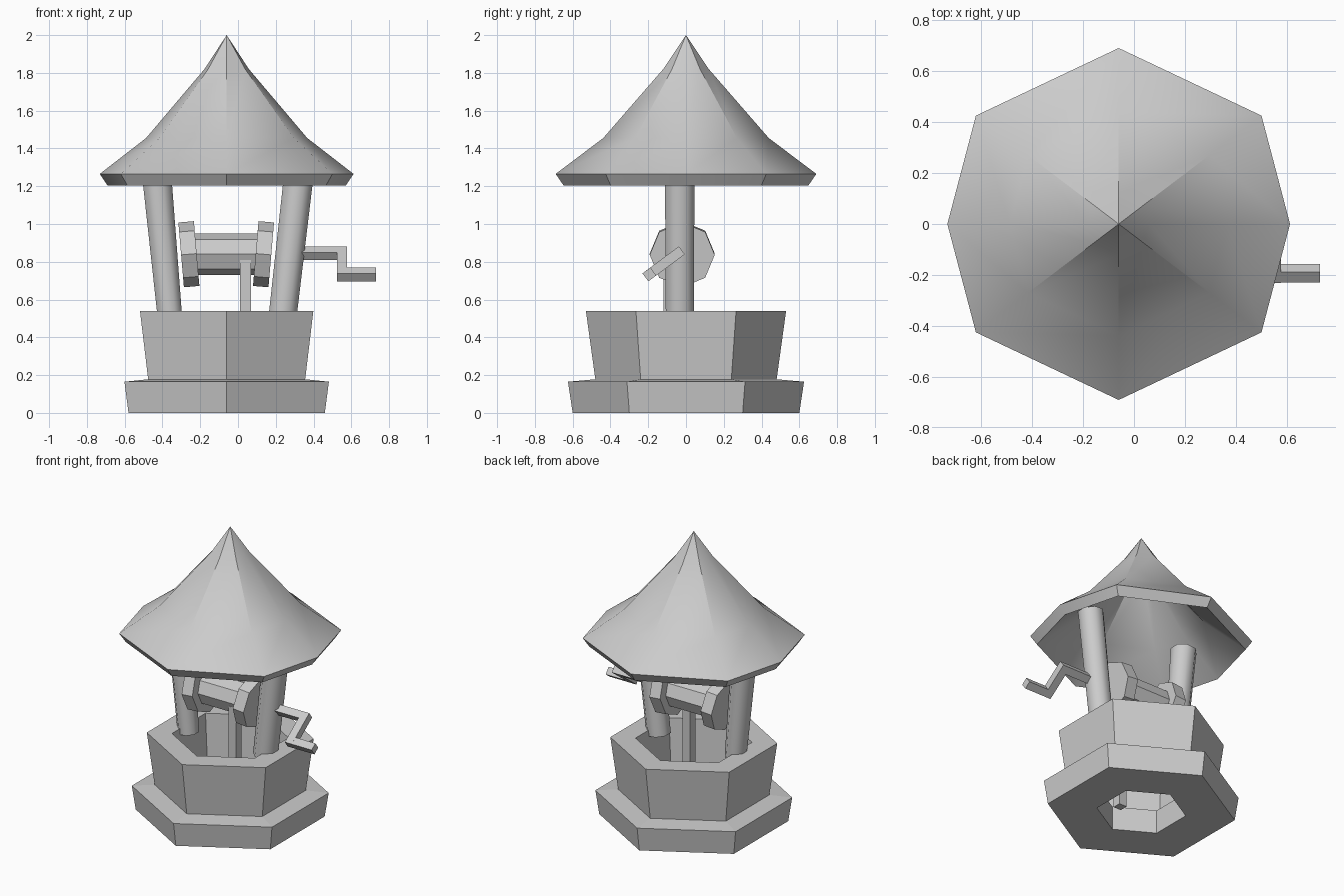
import bpy, bmesh, math
from mathutils import Matrix, Vector

old = bpy.data.objects.get("Cube")
if old:
    bpy.data.objects.remove(old, do_unlink=True)

grey = bpy.data.materials.new("plain grey")
grey.use_nodes = True
grey.diffuse_color = (0.6, 0.6, 0.6, 1)
grey.node_tree.nodes["Principled BSDF"].inputs["Base Color"].default_value = (0.6, 0.6, 0.6, 1)

CX = -0.06  # well axis


def finish(name, bm, smooth=None):
    bmesh.ops.recalc_face_normals(bm, faces=bm.faces)
    mesh = bpy.data.meshes.new(name)
    bm.to_mesh(mesh)
    bm.free()
    mesh.materials.append(grey)
    obj = bpy.data.objects.new(name, mesh)
    bpy.context.collection.objects.link(obj)
    if smooth:
        bpy.ops.object.select_all(action="DESELECT")
        obj.select_set(True)
        bpy.context.view_layer.objects.active = obj
        bpy.ops.object.shade_smooth_by_angle(angle=math.radians(smooth))
    return obj


def bridge(bm, a, b):
    for i in range(len(a)):
        j = (i + 1) % len(a)
        bm.faces.new((a[i], a[j], b[j], b[i]))


def rod(name, start, end, r1, r2, sides, turn=0, smooth=None):
    """Tapered prism from start to end."""
    start, end = Vector(start), Vector(end)
    axis = end - start
    bm = bmesh.new()
    place = (Matrix.Translation((start + end) / 2)
             @ axis.to_track_quat("Z", "Y").to_matrix().to_4x4()
             @ Matrix.Rotation(math.radians(turn), 4, "Z"))
    bmesh.ops.create_cone(bm, cap_ends=True, segments=sides, radius1=r1,
                          radius2=r2, depth=axis.length, matrix=place)
    return finish(name, bm, smooth)


def box(name, center, size, tilt=0):
    bm = bmesh.new()
    place = (Matrix.Translation(center) @ Matrix.Rotation(tilt, 4, "X")
             @ Matrix.Diagonal((*size, 1)))
    bmesh.ops.create_cube(bm, size=1, matrix=place)
    return finish(name, bm)


# Hexagonal stepped wall, hollow all the way through
profile = [(0.60, 0), (0.625, 0.165), (0.48, 0.178), (0.53, 0.54),
           (0.37, 0.54), (0.34, 0.18), (0.285, 0.165), (0.285, 0)]
bm = bmesh.new()
rings = []
for r, z in profile:
    angles = [math.radians(30 + 60 * i) for i in range(6)]
    rings.append([bm.verts.new((CX + r * math.cos(a), r * math.sin(a), z)) for a in angles])
for k, ring in enumerate(rings):
    bridge(bm, ring, rings[(k + 1) % len(rings)])
finish("stone_wall", bm)

# Flared eight-sided roof shell, with a hollow underside
EAVE = [(0.672, 0), (0.56, 0.425), (0, 0.69), (-0.56, 0.425),
        (-0.672, 0), (-0.56, -0.425), (0, -0.69), (0.56, -0.425)]


def roof_ring(bm, scale, z):
    return [bm.verts.new((CX + x * scale, y * scale, z)) for x, y in EAVE]


def roof_tip(bm, ring, z):
    tip = bm.verts.new((CX, 0, z))
    for i in range(8):
        bm.faces.new((ring[i], ring[(i + 1) % 8], tip))


bm = bmesh.new()
levels = [(0.12, 1.74), (0.56, 1.40), (0.94, 1.205), (1, 1.265), (0.635, 1.455), (0.175, 1.82)]
rings = [roof_ring(bm, s, z) for s, z in levels]
for a, b in zip(rings, rings[1:]):
    bridge(bm, a, b)
roof_tip(bm, rings[0], 1.88)
roof_tip(bm, rings[-1], 2.0)
finish("roof", bm, 38)

# Leaning posts
rod("right_post", (-0.36, -0.033, 0.50), (-0.437, -0.033, 1.33), 0.07, 0.085, 8, 22.5, 50)
rod("left_post", (0.235, -0.033, 0.50), (0.33, -0.033, 1.33), 0.08, 0.085, 8, 22.5, 50)

# Winding drum with two outward-leaning end discs
AXIS_Y, AXIS_Z = -0.02, 0.84
rod("drum", (-0.25, AXIS_Y, AXIS_Z), (0.13, AXIS_Y, AXIS_Z), 0.11, 0.11, 8)
for name, x, side in (("right_disc", -0.26, -1), ("left_disc", 0.135, 1)):
    half = Vector((0.041, 0, -0.0035 * side))
    mid = Vector((x, AXIS_Y, AXIS_Z))
    rod(name, mid - half, mid + half, 0.172, 0.172, 8)

# Rope hanging from the drum into the shaft
box("rope", (0.039, -0.09, 0.425), (0.058, 0.058, 0.77))

# Crank: axle, arm and handle share one tilt
axle, grip = Vector((0, -0.043, 0.845)), Vector((0, -0.194, 0.733))
tilt = math.atan2(axle.z - grip.z, axle.y - grip.y)
W = 0.052
box("crank_axle", axle + Vector((0.42, 0, 0)), (0.29, W, W), tilt)
box("crank_arm", (axle + grip) / 2 + Vector((0.55, 0, 0)),
    (0.054, (axle - grip).length + W, W * 1.01), tilt)
box("crank_handle", grip + Vector((0.63, 0, 0)), (0.2, W, W), tilt)
